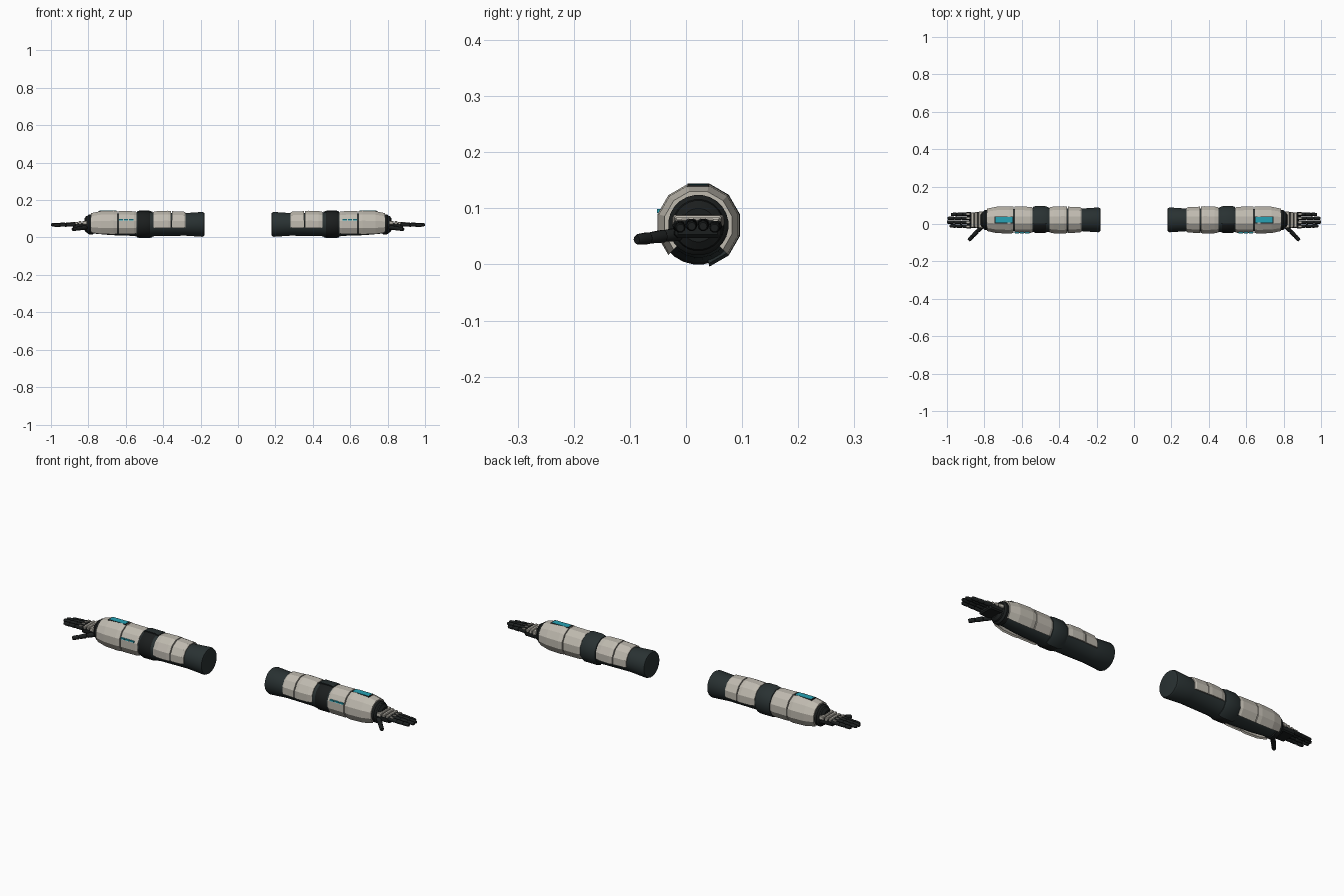
import bpy, bmesh, math
from mathutils import Vector

if "Cube" in bpy.data.objects:
    bpy.data.objects.remove(bpy.data.objects["Cube"])

CY, CZ = 0.022, 0.07   # arm axis


def material(name, rgb):
    m = bpy.data.materials.new(name)
    m.diffuse_color = (*rgb, 1)
    m.use_nodes = True
    m.node_tree.nodes["Principled BSDF"].inputs["Base Color"].default_value = m.diffuse_color
    return m


LIGHT = material("warm_grey_armor", (0.52, 0.49, 0.43))
DARK = material("dark_sleeve", (0.022, 0.031, 0.032))
BLACK = material("black_rubber", (0.011, 0.013, 0.013))
TEAL = material("teal_light", (0.02, 0.36, 0.46))


def finish(name, bm, mat, smooth=35):
    bmesh.ops.recalc_face_normals(bm, faces=bm.faces)
    me = bpy.data.meshes.new(name)
    bm.to_mesh(me)
    bm.free()
    me.materials.append(mat)
    ob = bpy.data.objects.new(name, me)
    bpy.context.collection.objects.link(ob)
    ob.modifiers.new("other_arm", 'MIRROR').use_mirror_merge = False
    if smooth:
        bpy.ops.object.select_all(action='DESELECT')
        ob.select_set(True)
        bpy.context.view_layer.objects.active = ob
        bpy.ops.object.shade_smooth_by_angle(angle=math.radians(smooth))
    return ob


def tube(name, stations, mat, sides=24, smooth=35):
    """Closed round body along x from (x, radius) stations."""
    bm = bmesh.new()
    rings = []
    for x, r in stations:
        rings.append([bm.verts.new((x, CY + r * math.cos(a), CZ + r * math.sin(a)))
                      for a in (math.tau * (i + .5) / sides for i in range(sides))])
    for a, b in zip(rings, rings[1:]):
        for i in range(sides):
            j = (i + 1) % sides
            bm.faces.new((a[i], a[j], b[j], b[i]))
    bm.faces.new(rings[0])
    bm.faces.new(rings[-1])
    return finish(name, bm, mat, smooth)


def shell(name, stations, start, end, mat, thick=0.009, smooth=0):
    """Faceted curved plate; angle 0 is the back, 90 the top, 180 the front."""
    bm = bmesh.new()
    n = round((end - start) / 30)
    grid = []
    for x, r in stations:
        row = []
        for i in range(n + 1):
            a = math.radians(start + 30 * i)
            row.append([bm.verts.new((x, CY + q * math.cos(a), CZ + q * math.sin(a)))
                        for q in (r, r - thick)])
        grid.append(row)
    for g, h in zip(grid, grid[1:]):
        for i in range(n):
            for k in (0, 1):
                bm.faces.new((g[i][k], g[i + 1][k], h[i + 1][k], h[i][k]))
        for i in (0, n):
            bm.faces.new((g[i][0], g[i][1], h[i][1], h[i][0]))
    for g in (grid[0], grid[-1]):
        for i in range(n):
            bm.faces.new((g[i][0], g[i + 1][0], g[i + 1][1], g[i][1]))
    return finish(name, bm, mat, smooth)


def box(name, lo, hi, mat, taper=1.0, bevel=0.0):
    """Box between two corners; taper scales the outer (+x) end in y."""
    bm = bmesh.new()
    bmesh.ops.create_cube(bm, size=1)
    mid = [(a + b) / 2 for a, b in zip(lo, hi)]
    for v in bm.verts:
        w = taper if v.co.x > 0 else 1
        v.co = [mid[i] + v.co[i] * (hi[i] - lo[i]) * (w if i == 1 else 1) for i in range(3)]
    if bevel:
        bmesh.ops.bevel(bm, geom=bm.edges[:], offset=bevel, segments=1, affect='EDGES')
    return finish(name, bm, mat, 0)


def digit(name, start, end, r, cuts, mat):
    """Finger made of slightly waisted segments with rounded joints."""
    start, end = Vector(start), Vector(end)
    axis = end - start
    rot = axis.to_track_quat('Z', 'Y')
    prof = [(0, .7)]
    for a, b in zip(cuts, cuts[1:]):
        prof += [(a + .03, 1), (b - .05, .93), (b, .72)]
    prof.append((1, .4))
    bm = bmesh.new()
    rings = []
    for t, k in prof:
        rr = r * k * (1 - .15 * t)
        rings.append([bm.verts.new(start + axis * t + rot @ Vector(
            (rr * math.cos(math.tau * i / 10), rr * math.sin(math.tau * i / 10), 0)))
            for i in range(10)])
    for a, b in zip(rings, rings[1:]):
        for i in range(10):
            j = (i + 1) % 10
            bm.faces.new((a[i], a[j], b[j], b[i]))
    bm.faces.new(rings[0])
    bm.faces.new(rings[-1])
    return finish(name, bm, mat, 40)


# Soft sleeve under the armour, with rounded shoulder end
tube("sleeve", [(.178, .050), (.181, .063), (.190, .067), (.28, .061), (.36, .062), (.44, .063),
                (.47, .067), (.50, .069), (.53, .067), (.56, .062), (.68, .058), (.785, .048)], DARK)

# Upper arm plates
shell("upper_arm_inner_plate", [(.282, .066), (.29, .070), (.352, .073)], -15, 195, LIGHT)
shell("upper_arm_outer_plate", [(.357, .073), (.375, .0755), (.43, .074), (.453, .069)], -15, 195, LIGHT)

# Elbow guard around the back
shell("elbow_guard", [(.457, .070), (.475, .0765), (.525, .0765), (.541, .071)], -75, 105, DARK, .012, 40)
tube("elbow_band", [(.468, .066), (.476, .0705), (.528, .0705), (.536, .066)], BLACK)

# Forearm plates
shell("forearm_inner_plate", [(.543, .069), (.555, .0725), (.638, .0735)], -45, 225, LIGHT)
shell("forearm_outer_plate", [(.643, .073), (.665, .0755), (.735, .073), (.785, .062)], -45, 225, LIGHT)

# Teal top panel and its dark frame
box("top_panel_frame", (.645, .003, .134), (.745, .041, .1425), BLACK)
box("top_panel", (.650, .007, .136), (.740, .037, .1435), TEAL)

# Teal strip lights on the front of the forearm
for i in range(3):
    x = .560 + i * .027
    box(f"front_strip_{i + 1}", (x, -.0515, .092), (x + .022, -.044, .099), TEAL)

# Seam marks on the upper arm front
box("upper_arm_seam", (.3525, -.0485, .055), (.3565, -.040, .09), BLACK)

# Wrist cuff
tube("wrist_cuff", [(.772, .048), (.776, .054), (.797, .054), (.802, .050), (.805, .046),
                    (.812, .044), (.822, .030)], BLACK)

# Palm and layered back-of-hand plates
box("palm", (.805, -.022, .047), (.882, .064, .078), BLACK, .95, .006)
box("hand_base_plate", (.808, -.024, .068), (.832, .068, .088), LIGHT, .94, .003)
box("hand_middle_plate", (.836, -.021, .068), (.852, .064, .087), LIGHT, .97, .003)
box("hand_knuckle_plate", (.856, -.020, .068), (.872, .062, .084), LIGHT, 1, .003)

# Four fingers, each with a small light knuckle plate
for i, tip in enumerate((.985, 1.0, .997, .978)):
    y = -.013 + i * .022
    z = .069 + (.003 if i in (1, 2) else 0)
    digit(f"finger_{i + 1}", (.868, y, z), (tip, y * .92 + .002, z - .004), .0112,
          (0, .42, .72, 1), BLACK)
    box(f"knuckle_plate_{i + 1}", (.880, y - .005, z + .006), (.896, y + .005, z + .0118), LIGHT)

# Thumb and its base
digit("thumb", (.812, -.012, .054), (.884, -.088, .044), .0125, (0, .35, .70, 1), BLACK)
